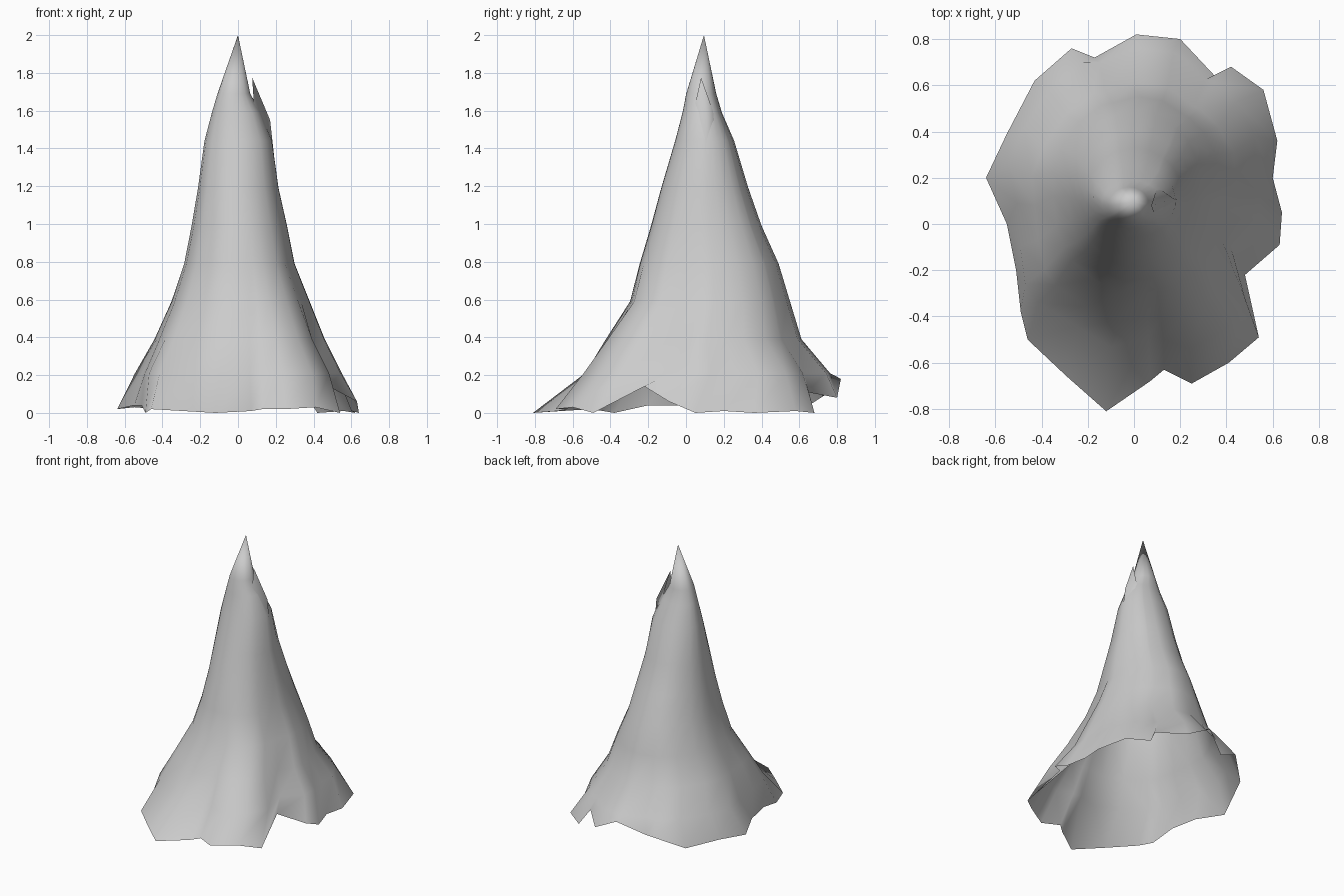
import bpy, bmesh
from mathutils import Vector

# Wavy hem of the cloth, counter-clockwise from the right; last number is how far
# the lobe above that hem point bulges out (1 = none)
hem = [(.63, -.09, .07, 1), (.64, .05, .01, 1), (.60, .20, .02, 1), (.62, .36, .01, 1),
       (.56, .58, .02, .95), (.42, .68, .01, .96), (.35, .64, .12, 1), (.20, .80, .09, 1),
       (.01, .82, .19, 1), (-.17, .72, .10, 1), (-.27, .76, .12, .98), (-.43, .62, .03, .98),
       (-.55, .39, .04, 1), (-.64, .20, .03, 1), (-.55, .00, .05, 1.02), (-.51, -.20, .05, 1.06),
       (-.49, -.38, .01, 1.08), (-.46, -.50, .03, 1.03), (-.29, -.66, .02, .96),
       (-.12, -.81, .01, .94), (.07, -.68, .02, .98), (.13, -.63, .03, 1.05),
       (.25, -.69, .03, 1.09), (.41, -.60, .04, 1.1), (.54, -.49, .01, 1.05),
       (.48, -.22, .15, .94)]

# Drape levels: height, left, right, front, back, hem folds remaining, bulge strength
levels = [(.22, -.55, .55, -.58, .76, .7, 1), (.40, -.45, .46, -.45, .61, .4, .6),
          (.60, -.36, .38, -.31, .55, .25, .3), (.80, -.29, .30, -.255, .49, .15, .2),
          (1.0, -.25, .26, -.19, .40, .12, 0), (1.2, -.215, .215, -.135, .33, .1, 0),
          (1.45, -.18, .18, -.06, .255, .1, 0), (1.6, -.14, .12, -.02, .19, .1, 0),
          (1.7, -.11, .065, .0, .16, .1, 0)]


def mesh_object(name, bm):
    bmesh.ops.recalc_face_normals(bm, faces=bm.faces)
    for f in bm.faces:
        f.smooth = True
    me = bpy.data.meshes.new(name)
    bm.to_mesh(me)
    bm.free()
    ob = bpy.data.objects.new(name, me)
    bpy.context.collection.objects.link(ob)
    return ob


# Draped cone, open underneath
bm = bmesh.new()
rings = [[bm.verts.new(p[:3]) for p in hem]]
for z, left, right, front, back, folds, strength in levels:
    ring = []
    for x, y, _, bulge in hem:
        d = Vector((x / .64, y / .815))
        r = d.lerp(d.normalized(), 1 - folds) * (1 + (bulge - 1) * strength)
        ring.append(bm.verts.new(((left + right) / 2 + r.x * (right - left) / 2,
                                  (front + back) / 2 + r.y * (back - front) / 2, z)))
    rings.append(ring)
n = len(hem)
for a, b in zip(rings, rings[1:]):
    for i in range(n):
        j = (i + 1) % n
        bm.faces.new((a[i], a[j], b[j], b[i]))
tip = bm.verts.new((0, .095, 2))
for i in range(n):
    bm.faces.new((rings[-1][i], rings[-1][(i + 1) % n], tip))
bmesh.ops.translate(bm, verts=bm.verts, vec=(0, 0, -.01))
tip.co.z = 2
mesh_object("draped_cloth", bm)

# Loose fold beside the tip
bm = bmesh.new()
fold = [bm.verts.new(p) for p in [(.075, .08, 1.775), (.09, .03, 1.55), (.17, .11, 1.55),
                                  (.10, .16, 1.55), (.20, .10, 1.28)]]
for f in [(0, 1, 2), (0, 2, 3), (1, 4, 2), (2, 4, 3)]:
    bm.faces.new([fold[i] for i in f])
mesh_object("tip_fold", bm)
